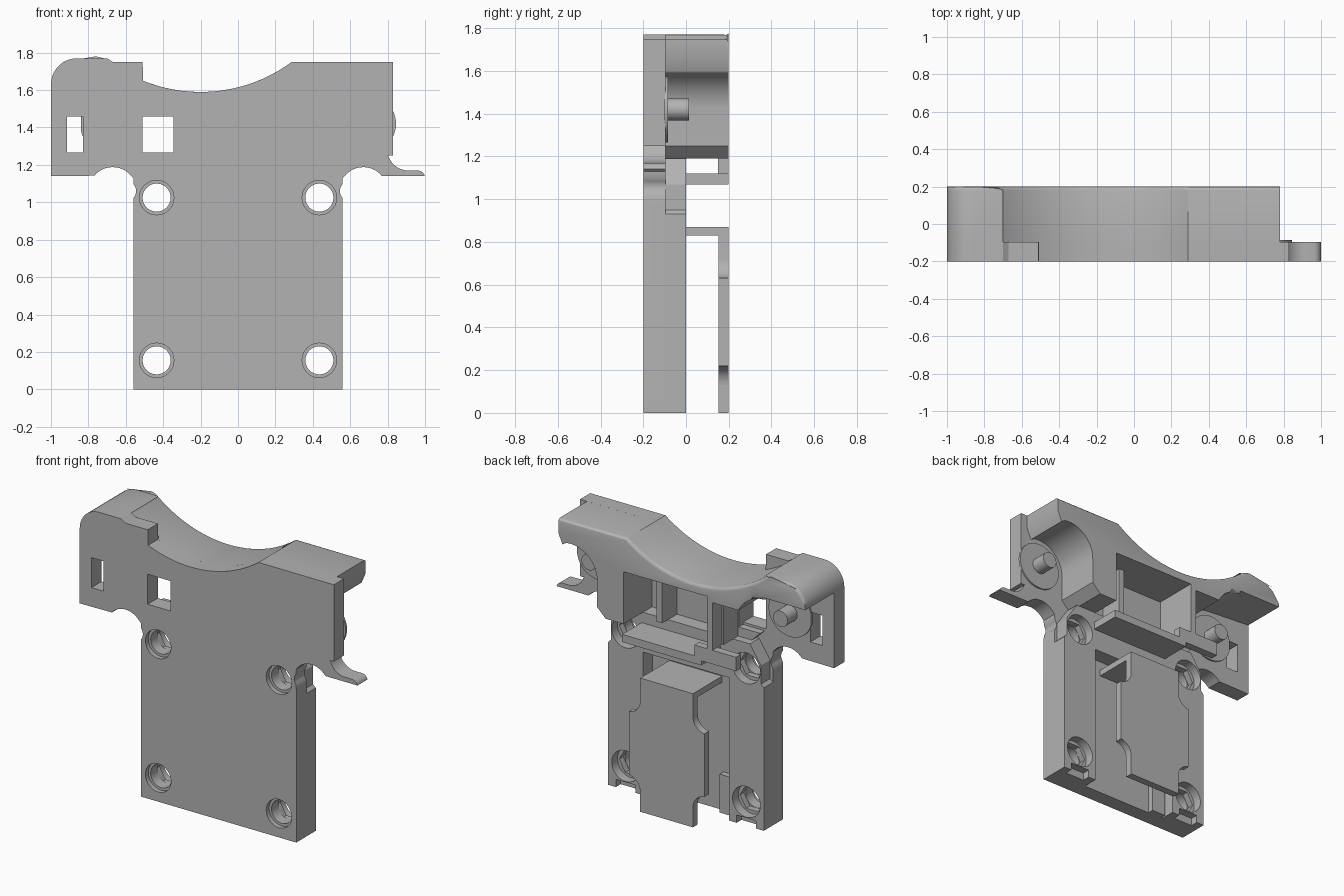
import bpy, bmesh
from math import sin, cos, pi, radians, sqrt

cube = bpy.data.objects.get("Cube")
if cube:
    bpy.data.objects.remove(cube, do_unlink=True)

grey = bpy.data.materials.new("plain_grey")
grey.use_nodes = True
GREY = (0.45, 0.45, 0.45, 1)
grey.diffuse_color = GREY
grey.node_tree.nodes["Principled BSDF"].inputs["Base Color"].default_value = GREY


def arc(cx, cz, r, a0, a1, n=12):
    """Points of an arc in the x-z plane, angles in degrees."""
    return [(cx + r * cos(radians(a0 + (a1 - a0) * i / n)),
             cz + r * sin(radians(a0 + (a1 - a0) * i / n))) for i in range(n + 1)]


def extrude(name, pts, y0, y1, round_rule=None):
    """Extrude an x-z outline from y0 to y1, optionally rounding chosen edges."""
    bm = bmesh.new()
    rings = [[bm.verts.new((x, y, z)) for x, z in pts] for y in (y0, y1)]
    n = len(pts)
    bm.faces.new(rings[0])
    bm.faces.new(rings[1][::-1])
    for i in range(n):
        j = (i + 1) % n
        bm.faces.new((rings[0][i], rings[1][i], rings[1][j], rings[0][j]))
    bmesh.ops.recalc_face_normals(bm, faces=bm.faces)
    if round_rule:
        chosen = [e for e in bm.edges if all(round_rule(v.co) for v in e.verts)]
        bmesh.ops.bevel(bm, geom=chosen, offset=0.02, segments=3, profile=0.5, affect='EDGES')
    mesh = bpy.data.meshes.new(name)
    bm.to_mesh(mesh)
    bm.free()
    mesh.materials.append(grey)
    obj = bpy.data.objects.new(name, mesh)
    bpy.context.collection.objects.link(obj)
    return obj


def box(name, x0, x1, y0, y1, z0, z1):
    return extrude(name, [(x0, z0), (x1, z0), (x1, z1), (x0, z1)], y0, y1)


def disc(name, x, z, r, y0, y1, sides=40):
    return extrude(name, arc(x, z, r, 0, 360, sides)[:-1], y0, y1)


def boolean(obj, tools, mode='DIFFERENCE'):
    for tool in tools:
        mod = obj.modifiers.new("boolean", 'BOOLEAN')
        mod.operation, mod.solver, mod.object = mode, 'EXACT', tool
        bpy.context.view_layer.objects.active = obj
        bpy.ops.object.modifier_apply(modifier=mod.name)
        bpy.data.objects.remove(tool, do_unlink=True)


def saddle(a0, a1):
    return arc(-0.2, 2.41, 0.82, a0, a1, 24)


PIN_X, PIN_Z = 0.69, 1.42
HOLE_X, HOLES_Z = 0.435, (0.155, 1.025)

# Front plate outline: head, hook and lower panel
corner = arc(-0.86, 1.63, 0.14, 180, 90, 10)
outline = corner + [(-0.7, 1.77), (-0.67, 1.75), (-0.51, 1.75)]
outline += saddle(248, 306.5) + [(0.83, 1.75), (0.83, 1.25), (0.8, 1.25)]
outline += arc(0.91, 1.28, 0.11, 200, 275, 8) + arc(0.96, 1.13, 0.04, 80, 15, 5)
outline += [(1.0, 1.14), (0.77, 1.14)] + arc(0.67, 1.06, 0.128, 40, 140, 12)
outline += [(0.56, 1.13)] + arc(0.6, 1.06, 0.055, 140, 220, 6) + [(0.56, 0.99), (0.56, 0)]
outline += [(-0.56, 0), (-0.56, 0.99)] + arc(-0.6, 1.06, 0.055, -40, 40, 6)
outline += [(-0.56, 1.13)] + arc(-0.67, 1.06, 0.128, 40, 140, 12) + [(-1, 1.14)]
front_plate = extrude("front_plate", outline, -0.2, -0.095)

# Rear layer of the lower panel, with side notches and a centre channel
rear = [(0.56, 0), (0.56, 0.93), (0.54, 0.95), (0.54, 1.07), (0.46, 1.19)]
rear += [(-x, z) for x, z in reversed(rear)]
boolean(front_plate, [extrude("rear_layer", rear, -0.1, 0)], 'UNION')
cutters = [box("channel", -0.31, 0.31, -0.1, 0.1, -0.1, 0.93),
           box("window", -0.51, -0.345, -0.3, 0.1, 1.265, 1.46),
           box("slot", -0.915, -0.83, -0.3, 0.1, 1.265, 1.46)]
for side in (-1, 1):
    for z in HOLES_Z:
        x = side * HOLE_X
        cutters += [disc("hole", x, z, 0.075, -0.3, 0.1),
                    disc("front_sink", x, z, 0.092, -0.3, -0.17),
                    disc("rear_sink", x, z, 0.1, -0.06, 0.1),
                    disc("nut_pocket", x, z, 0.088, -0.1, 0.1, 6)]
    cutters.append(box("foot_notch", side * HOLE_X - 0.07, side * HOLE_X + 0.07,
                       -0.05, 0.1, -0.1, 0.05))
boolean(front_plate, cutters)

# Arched roof and hollow rear housing
top = corner + [(-0.7, 1.77)] + saddle(231.5, 306.5) + [(0.78, 1.75)]
under = [(0.78, 1.66), (0.75, 1.59)] + arc(PIN_X, PIN_Z, 0.19, 80, 180, 12)
under += [(0.5, 1.25), (0.44, 1.19), (-0.44, 1.19), (-0.5, 1.25)]
under += arc(-PIN_X, PIN_Z, 0.19, 0, 90, 10)
roof = extrude("roof_housing", top + under, -0.1, 0.2,
               lambda c: c.y > 0.19 and (c.z > 1.66 or (abs(c.x + 0.2) < 0.5 and c.z > 1.58)))
boolean(roof, [box("main_opening", -0.29, 0.31, -0.093, 0.4, 1.1, 1.53),
               box("window_cavity", -0.6, -0.345, -0.3, 0.15, 1.25, 1.5),
               box("side_cavity", -0.6, -0.33, -0.05, 0.4, 1.1, 1.5)])

# Inner upright ribs of the housing
box("inner_rib", 0.13, 0.17, -0.095, 0.06, 1.19, 1.54)
box("inner_wall", -0.34, -0.29, -0.095, 0.1, 1.19, 1.54)

# Spring discs and pivot pins on both ends
for side, label in ((1, "left"), (-1, "right")):
    disc(label + "_disc", side * PIN_X, PIN_Z, 0.155, -0.1, -0.085)
    disc(label + "_pin", side * PIN_X, PIN_Z, 0.052, -0.1, 0.015, 28)
boolean(bpy.data.objects["right_disc"], [box("slot_gap", -0.915, -0.84, -0.3, 0.1, 1.2, 1.5)])

# Shelf below the housing
box("shelf", -0.25, 0.32, -0.05, 0.2, 1.07, 1.12)
box("shelf_lip", -0.5, -0.2, 0.15, 0.2, 1.1, 1.19)

# Rear cover with waisted ends, its top bridge and a rib in the channel
half = [(0.19, 0), (0.19, 0.13)] + arc(0.28, 0.13, 0.09, 180, 95, 8)
half += arc(0.28, 0.72, 0.09, 265, 180, 8) + [(0.19, 0.87)]
extrude("rear_cover", half + [(-x, z) for x, z in reversed(half)], 0.152, 0.2)
box("cover_bridge", -0.19, 0.19, -0.1, 0.16, 0.83, 0.87)
box("channel_rib", -0.3, -0.2, -0.1, -0.06, 0, 0.25)

# Smooth the curved walls, keep corners crisp
for obj in bpy.context.scene.objects:
    obj.select_set(obj.type == 'MESH')
bpy.context.view_layer.objects.active = front_plate
bpy.ops.object.shade_smooth_by_angle(angle=radians(30))
